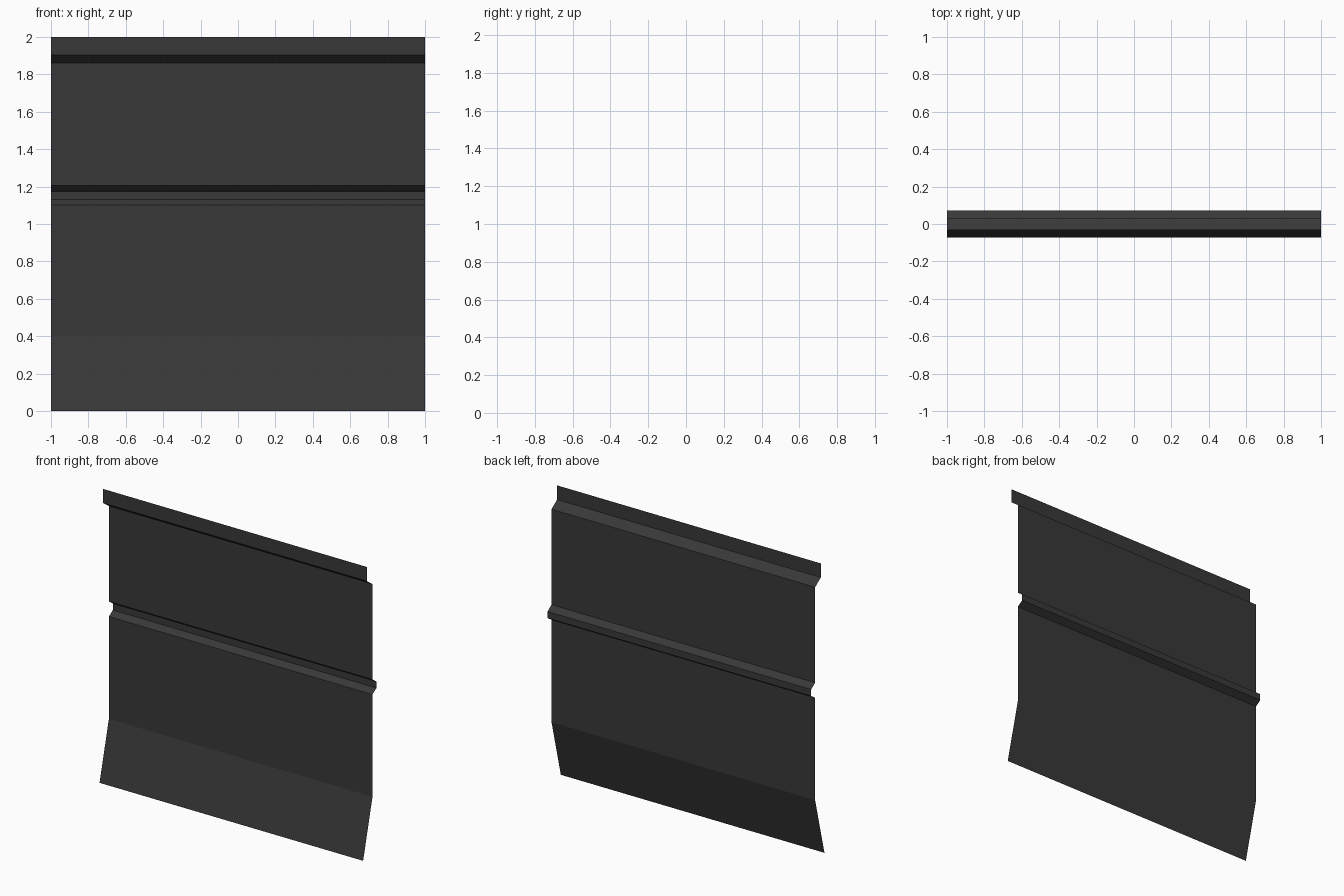
import bpy, bmesh

if "Cube" in bpy.data.objects:
    bpy.data.objects.remove(bpy.data.objects["Cube"])

# single flat colour
mat = bpy.data.materials.new("dark grey")
mat.diffuse_color = (0.04, 0.04, 0.04, 1)
mat.use_nodes = True
mat.node_tree.nodes["Principled BSDF"].inputs["Base Color"].default_value = mat.diffuse_color

# folded sheet profile (y, z) from top lip to bottom flare
profile = [(-0.032, 2.0), (-0.032, 1.903), (0.029, 1.86),
           (0.029, 1.205), (0.072, 1.175), (0.072, 1.13), (0.029, 1.102),
           (0.029, 0.4), (-0.072, 0.0)]

# sweep the profile across the width as a thin, open sheet
bm = bmesh.new()
left = [bm.verts.new((-1, y, z)) for y, z in profile]
right = [bm.verts.new((1, y, z)) for y, z in profile]
for i in range(len(profile) - 1):
    bm.faces.new((left[i], left[i + 1], right[i + 1], right[i]))
mesh = bpy.data.meshes.new("folded_panel")
bm.to_mesh(mesh)
bm.free()
mesh.materials.append(mat)
panel = bpy.data.objects.new("folded_panel", mesh)
bpy.context.collection.objects.link(panel)
